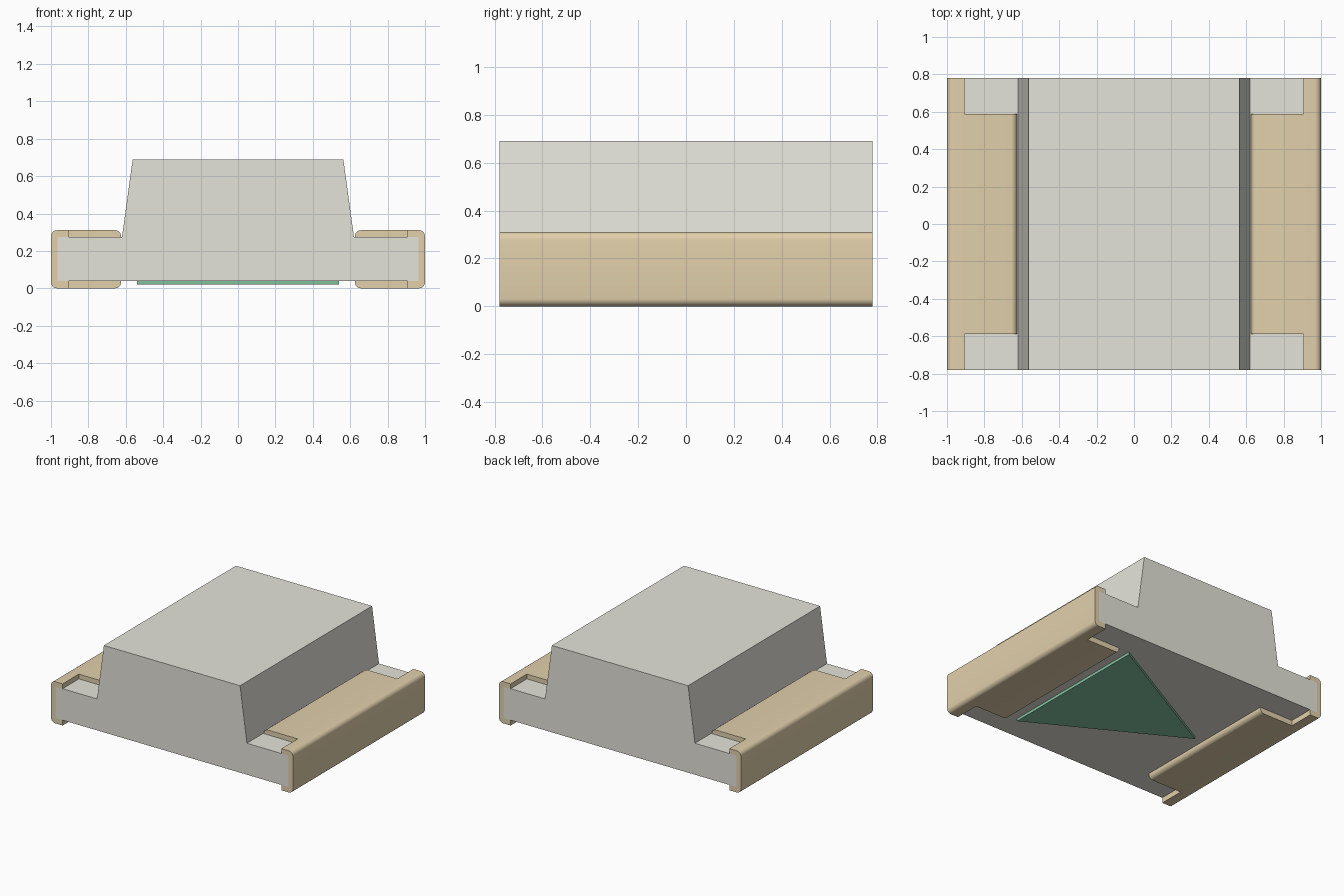
import bpy, bmesh
from math import cos, sin, radians

if "Cube" in bpy.data.objects:
    bpy.data.objects.remove(bpy.data.objects["Cube"])

def material(name, rgb):
    m = bpy.data.materials.new(name)
    m.diffuse_color = (*rgb, 1)
    m.use_nodes = True
    m.node_tree.nodes["Principled BSDF"].inputs["Base Color"].default_value = m.diffuse_color
    return m

def add_object(name, bm, mat=None):
    bmesh.ops.recalc_face_normals(bm, faces=bm.faces)
    me = bpy.data.meshes.new(name)
    bm.to_mesh(me)
    bm.free()
    ob = bpy.data.objects.new(name, me)
    bpy.context.collection.objects.link(ob)
    if mat:
        me.materials.append(mat)
    return ob

def prism(points, offset):
    # Extrude a planar outline by an offset vector
    bm = bmesh.new()
    face = bm.faces.new([bm.verts.new(p) for p in points])
    ext = bmesh.ops.extrude_face_region(bm, geom=[face])
    verts = [g for g in ext["geom"] if isinstance(g, bmesh.types.BMVert)]
    bmesh.ops.translate(bm, verts=verts, vec=offset)
    return bm

def arc(cx, cz, r, start, steps=6):
    # Clockwise quarter turn
    angles = [radians(start - 90 * i / steps) for i in range(steps + 1)]
    return [(cx + r * cos(a), cz + r * sin(a)) for a in angles]

def activate(ob):
    bpy.ops.object.select_all(action='DESELECT')
    ob.select_set(True)
    bpy.context.view_layer.objects.active = ob

resin = material("resin", (0.78, 0.77, 0.70))
gold = material("gold", (0.76, 0.63, 0.41))
green = material("green", (0.24, 0.55, 0.36))

HALF_Y = 0.78
Z0, Z1, TOP = 0.04, 0.275, 0.69

# Body: flat base with a tapered lens, one profile along y
half = [(0.965, Z0), (0.965, Z1), (0.62, Z1), (0.563, TOP)]
outline = half + [(-x, z) for x, z in reversed(half)]
add_object("body", prism([(x, -HALF_Y, z) for x, z in outline],
                         (0, 2 * HALF_Y, 0)), resin)

# Terminals: rounded C-shaped clips wrapping each end
r, h, tip = 0.033, 0.311, 0.625
clip = ([(tip, Z1)] + arc(tip + r, h - r, r, 180) + arc(1 - r, h - r, r, 90)
        + arc(1 - r, r, r, 0) + arc(tip + r, r, r, -90)
        + [(tip, Z0), (0.965, Z0), (0.965, Z1)])
terminals = add_object("terminals", prism([(x, -HALF_Y, z) for x, z in clip],
                                          (0, 2 * HALF_Y, 0)), gold)

# Corner notches cut from both legs of the clip
for s in (-1, 1):
    box = [(0.5, s * 0.588, -0.2), (0.905, s * 0.588, -0.2),
           (0.905, s * 0.588, 0.6), (0.5, s * 0.588, 0.6)]
    cutter = add_object("notch_cutter", prism(box, (0, s * 0.4, 0)))
    cutter.hide_render = True
    activate(terminals)
    mod = terminals.modifiers.new("notch", 'BOOLEAN')
    mod.operation = 'DIFFERENCE'
    mod.solver = 'EXACT'
    mod.object = cutter
    bpy.ops.object.modifier_apply(modifier=mod.name)
    bpy.data.objects.remove(cutter)

activate(terminals)
bpy.ops.object.shade_smooth_by_angle(angle=radians(30))
mirror = terminals.modifiers.new("mirror", 'MIRROR')
mirror.use_axis[0] = True

# Polarity mark: thin triangle under the body
tri = [(0.54, 0.59, 0.02), (0.54, -0.59, 0.02), (-0.54, 0, 0.02)]
add_object("polarity_mark", prism(tri, (0, 0, 0.02)), green)
